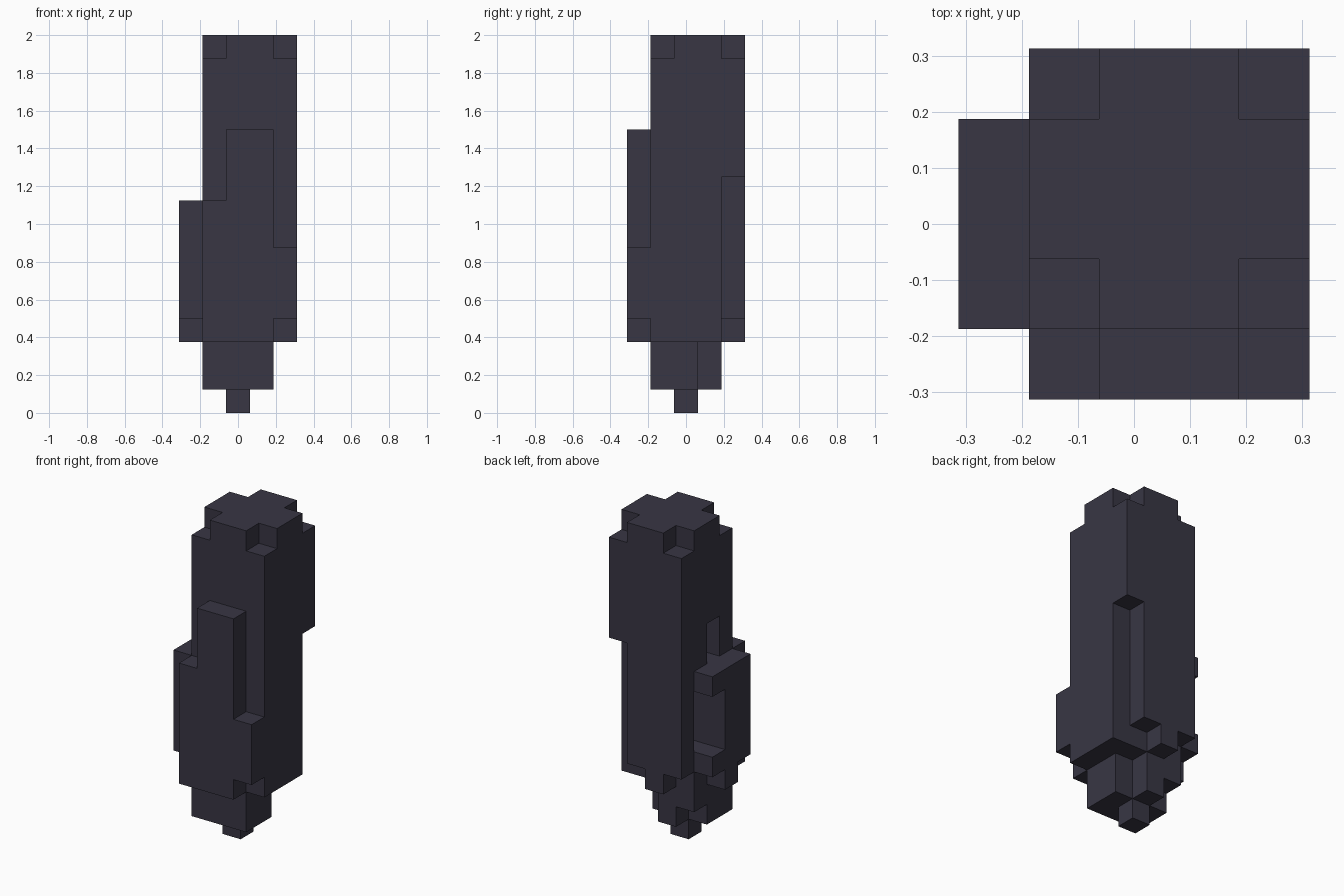
import bpy
import bmesh
from mathutils import Vector
from itertools import product

CELL = 0.125
ORIGIN = Vector((-2.5 * CELL, -2.5 * CELL, 0))

if "Cube" in bpy.data.objects:
    bpy.data.objects.remove(bpy.data.objects["Cube"], do_unlink=True)

mat = bpy.data.materials.new("dark slate")
mat.use_nodes = True
mat.diffuse_color = (0.0395, 0.0369, 0.0578, 1)
mat.node_tree.nodes["Principled BSDF"].inputs["Base Color"].default_value = mat.diffuse_color


def block(x, y, z):
    """Cells of a box, each argument a (start, stop) range in grid units."""
    return set(product(range(*x), range(*y), range(*z)))


# Main shaft: square column with clipped top corners and a trimmed foot
shaft = block((1, 5), (1, 5), (3, 16))
for x, y in product((1, 4), repeat=2):
    shaft.discard((x, y, 15))
shaft -= block((4, 5), (4, 5), (3, 10))      # long notch in the rear corner
shaft -= {(1, 4, 3), (3, 4, 3)}              # rear foot corners
shaft -= block((1, 2), (2, 3), (9, 11))      # slot above the side plate
shaft -= block((1, 2), (3, 4), (5, 8))       # recess behind the side plate

# Stepped plate on the front
front_plate = (block((1, 2), (0, 1), (3, 9)) | block((2, 4), (0, 1), (3, 12))
               | block((4, 5), (0, 1), (4, 7)))

# Plate on the right side, with a notch open to the rear
side_plate = block((0, 1), (1, 4), (4, 9)) | {(0, 2, 3)}
side_plate -= block((0, 1), (3, 4), (5, 8))

# Narrow base and the small tip it stands on
base = block((1, 4), (1, 3), (1, 3)) | block((2, 3), (3, 4), (1, 3)) | {(1, 3, 2)}
tip = {(2, 2, 0)}

parts = {"shaft": shaft, "front_plate": front_plate, "side_plate": side_plate,
         "base": base, "tip": tip}
solid = set().union(*parts.values())


def build_part(name, cells):
    """Skin the outer faces of the cells and merge the flat areas."""
    bm = bmesh.new()
    for cell in cells:
        for axis, side in product(range(3), (0, 1)):
            beside = list(cell)
            beside[axis] += 2 * side - 1
            if tuple(beside) in solid:
                continue
            u, v = (axis + 1) % 3, (axis + 2) % 3
            corners = []
            for du, dv in ((0, 0), (1, 0), (1, 1), (0, 1)):
                p = Vector(cell)
                p[axis] += side
                p[u] += du
                p[v] += dv
                corners.append(bm.verts.new(ORIGIN + p * CELL))
            bm.faces.new(corners if side else corners[::-1])
    bmesh.ops.remove_doubles(bm, verts=bm.verts, dist=0.001)
    bmesh.ops.dissolve_limit(bm, angle_limit=0.01, verts=bm.verts, edges=bm.edges)
    mesh = bpy.data.meshes.new(name)
    bm.to_mesh(mesh)
    bm.free()
    mesh.materials.append(mat)
    bpy.context.collection.objects.link(bpy.data.objects.new(name, mesh))


for part_name, part_cells in parts.items():
    build_part(part_name, part_cells)
